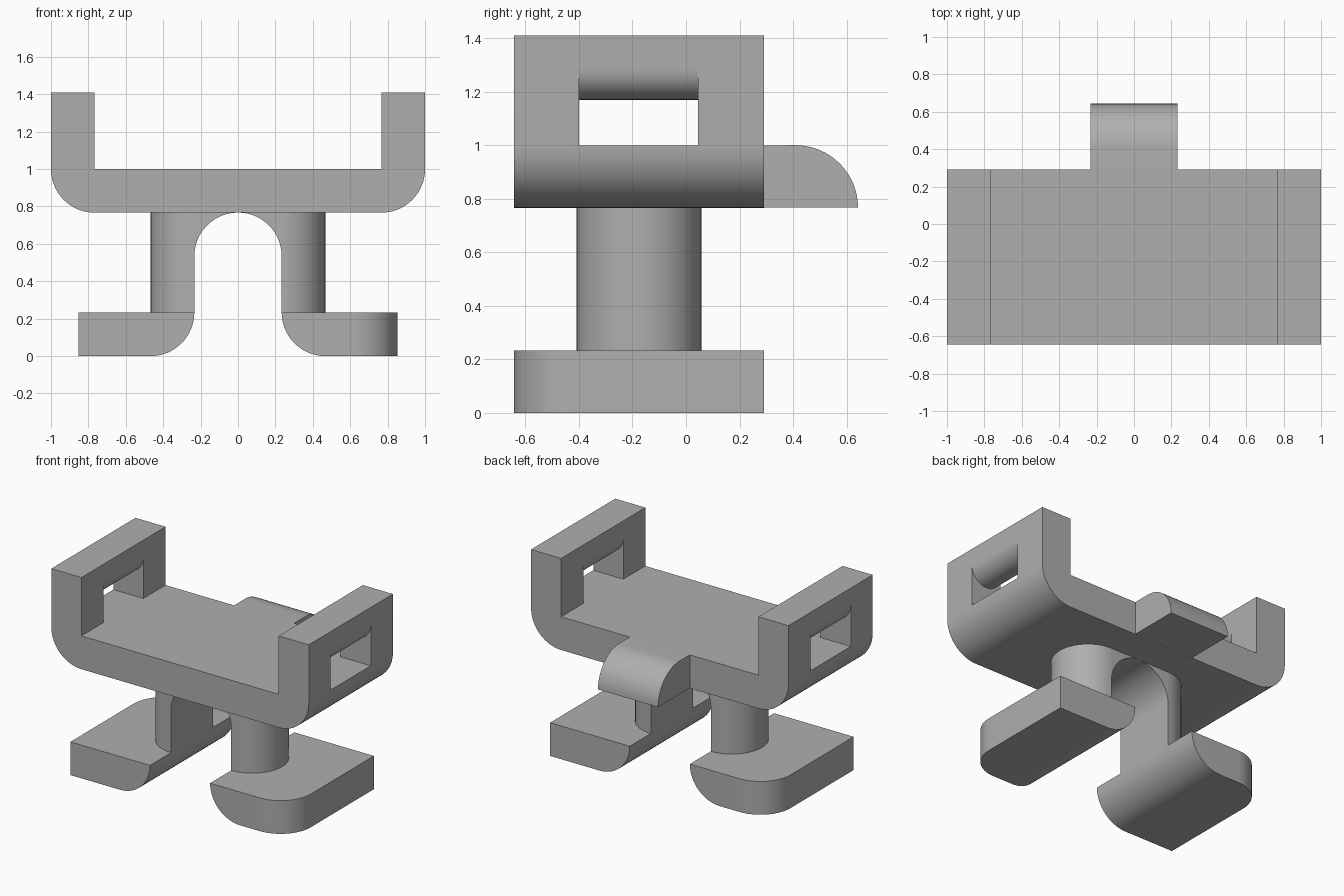
import bpy
import bmesh
from math import cos, sin, pi, radians
from mathutils import Matrix, Vector

R = 0.2335                     # unit wall thickness and fillet radius
FRONT, BACK, END = -0.643, 0.291, 0.643
MID = (FRONT + BACK) / 2
TOP = 1.41
BASE, FLOOR = 0.767, 1.0       # underside and upper side of the tray

cube = bpy.data.objects.get("Cube")
if cube:
    bpy.data.objects.remove(cube, do_unlink=True)

grey = bpy.data.materials.new("plain grey")
grey.use_nodes = True
grey.diffuse_color = (0.43, 0.43, 0.43, 1)
for node in grey.node_tree.nodes:
    if node.type == 'BSDF_PRINCIPLED':
        node.inputs["Base Color"].default_value = grey.diffuse_color


def arc(cx, cy, r, start, end, steps=16):
    """Points on a circular arc, angles in degrees."""
    angles = [radians(start + (end - start) * i / steps) for i in range(steps + 1)]
    return [(cx + r * cos(a), cy + r * sin(a)) for a in angles]


def prism(name, points, axis, low, high):
    """Extrude a closed profile along one axis."""
    place = {'X': lambda a, b, d: (d, a, b),
             'Y': lambda a, b, d: (a, d, b),
             'Z': lambda a, b, d: (a, b, d)}[axis]
    bm = bmesh.new()
    face = bm.faces.new([bm.verts.new(place(a, b, low)) for a, b in points])
    grown = bmesh.ops.extrude_face_region(bm, geom=[face], use_keep_orig=True)
    moved = [g for g in grown["geom"] if isinstance(g, bmesh.types.BMVert)]
    bmesh.ops.translate(bm, verts=moved, vec=Vector(place(0, 0, high - low)))
    bmesh.ops.recalc_face_normals(bm, faces=bm.faces)
    mesh = bpy.data.meshes.new(name)
    bm.to_mesh(mesh)
    bm.free()
    mesh.materials.append(grey)
    obj = bpy.data.objects.new(name, mesh)
    bpy.context.collection.objects.link(obj)
    return obj


def select(obj):
    bpy.ops.object.select_all(action='DESELECT')
    obj.select_set(True)
    bpy.context.view_layer.objects.active = obj


def cut(obj, cutter):
    """Subtract the cutter for good and remove it."""
    cutter.hide_render = True
    mod = obj.modifiers.new("cut", 'BOOLEAN')
    mod.operation = 'DIFFERENCE'
    mod.solver = 'EXACT'
    mod.object = cutter
    select(obj)
    bpy.ops.object.modifier_apply(modifier=mod.name)
    bpy.data.objects.remove(cutter, do_unlink=True)


def smooth(obj):
    select(obj)
    bpy.ops.object.shade_smooth_by_angle(angle=radians(30))


# Tray with two upright arms and rounded lower corners
half = arc(1 - R, FLOOR, R, -90, 0) + [(1, TOP), (1 - R, TOP), (1 - R, FLOOR)]
tray = prism("tray_with_arms", half + [(-x, z) for x, z in reversed(half)],
             'Y', FRONT, BACK)

# Handle slot in each arm, leaving a bar with a half-round underside
bar_z = 1.17 + R / 2
for side in (1, -1):
    slot = [(1.1, FLOOR), (1.1, bar_z)]
    slot += arc(1 - R / 2, bar_z, R / 2, 0, -180, 24)
    slot += [(0.7, bar_z), (0.7, FLOOR)]
    cut(tray, prism("slot_cutter", [(side * x, z) for x, z in slot],
                    'Y', -0.4, 0.045))
smooth(tray)

# Rounded tab at the back
tab = prism("back_tab",
            [(BACK, BASE)] + arc(END - R, BASE, R, 0, 90) + [(BACK, FLOOR)],
            'X', -R, R)
smooth(tab)

# Pair of half-round posts: one oblong column with an arch cut through it
posts = prism("posts", arc(R, MID, R, -90, 90, 24) + arc(-R, MID, R, 90, 270, 24),
              'Z', R, BASE + 0.03)
arch = arc(0, BASE - R, R, 0, 180, 32) + [(-R, 0), (R, 0)]
cut(posts, prism("arch_cutter", arch, 'Y', -1, 1))
smooth(posts)


# Feet: rounded inner lower edge and one rounded outer corner, turned half round
def foot(name, turn):
    outer = 0.852
    obj = prism(name, arc(2 * R, R, R, 180, 270) + [(outer, 0), (outer, R)],
                'Y', FRONT, BACK)
    bm = bmesh.new()
    bm.from_mesh(obj.data)
    corner = [e for e in bm.edges
              if all(v.co.x > outer - 0.01 and v.co.y < FRONT + 0.01 for v in e.verts)]
    bmesh.ops.bevel(bm, geom=corner, offset=R, segments=16, profile=0.5,
                    affect='EDGES')
    centre = Matrix.Translation((0, MID, 0))
    bm.transform(centre @ Matrix.Rotation(turn, 4, 'Z') @ centre.inverted())
    bm.to_mesh(obj.data)
    bm.free()
    smooth(obj)


foot("left_foot", 0)
foot("right_foot", pi)
